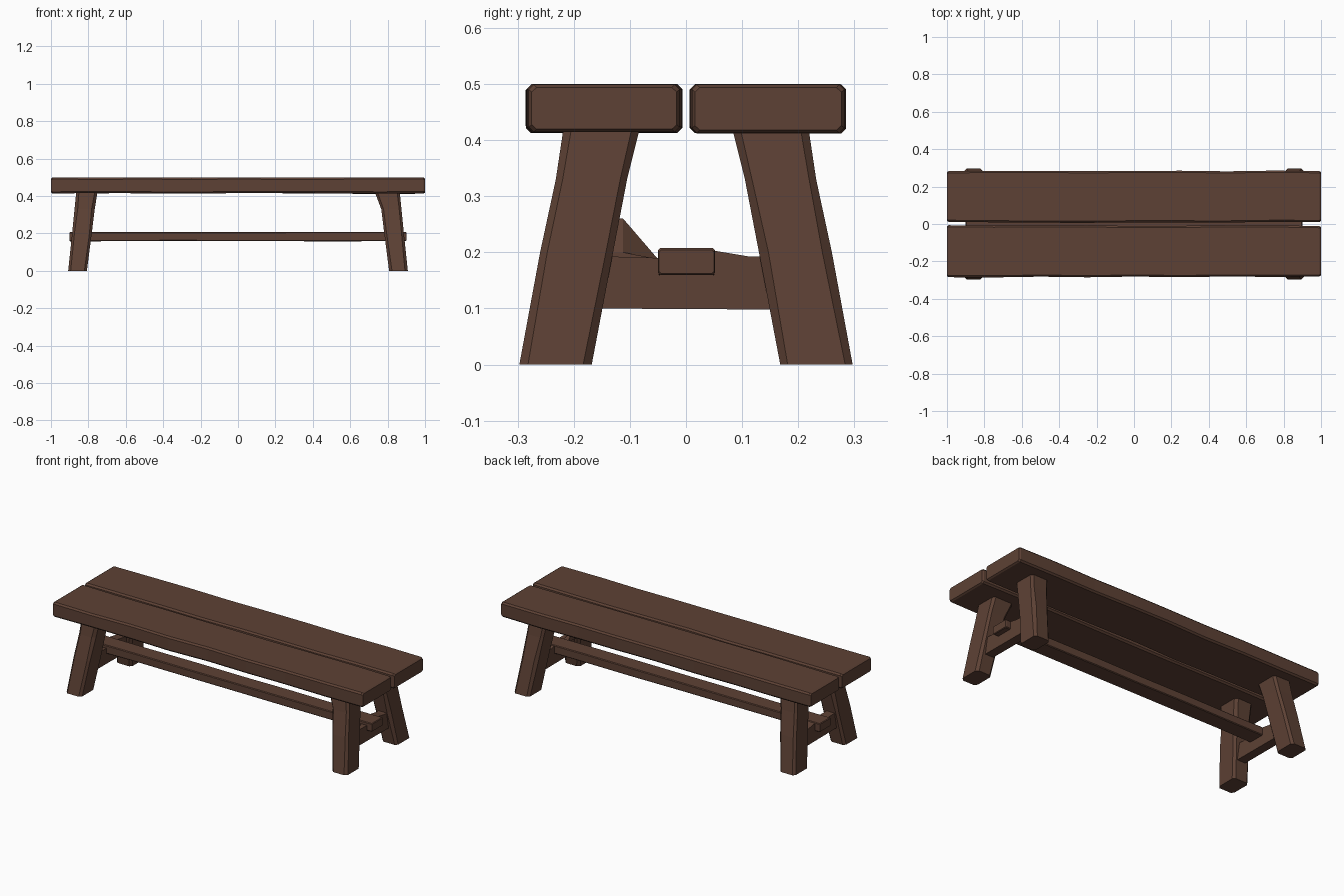
import bpy, bmesh, random

if "Cube" in bpy.data.objects:
    bpy.data.objects.remove(bpy.data.objects["Cube"])

random.seed(4)
wood = bpy.data.materials.new("dark_brown_wood")
wood.diffuse_color = (0.11, 0.053, 0.035, 1)
wood.use_nodes = True
wood.node_tree.nodes["Principled BSDF"].inputs["Base Color"].default_value = wood.diffuse_color


def section(a0, a1, b0, b1, c):
    """Rectangle with chamfered corners as 2D points."""
    return [(a0 + c, b0), (a1 - c, b0), (a1, b0 + c), (a1, b1 - c),
            (a1 - c, b1), (a0 + c, b1), (a0, b1 - c), (a0, b0 + c)]


def loft(name, rings):
    """Skin a list of equal-length point rings and cap both ends."""
    bm = bmesh.new()
    vs = [[bm.verts.new(p) for p in r] for r in rings]
    n = len(vs[0])
    for r, s in zip(vs, vs[1:]):
        for i in range(n):
            j = (i + 1) % n
            bm.faces.new((r[i], r[j], s[j], s[i]))
    bm.faces.new(vs[0])
    bm.faces.new(vs[-1])
    bmesh.ops.recalc_face_normals(bm, faces=bm.faces)
    me = bpy.data.meshes.new(name)
    bm.to_mesh(me)
    bm.free()
    me.materials.append(wood)
    ob = bpy.data.objects.new(name, me)
    bpy.context.collection.objects.link(ob)
    return ob


def beam(name, x0, x1, y0, y1, z0, z1, c, steps, wobble):
    """Rough-hewn beam along x, with slightly uneven sides and worn ends."""
    w = lambda: random.uniform(0, wobble)
    rings = []
    for i in range(steps + 1):
        x = x0 + (x1 - x0) * i / steps
        sec = section(y0 + w(), y1 - w(), z0 + w(), z1 - w() * 0.4, c)
        ring = [(x, y, z) for y, z in sec]
        if i in (0, steps):
            d = c if i == 0 else -c
            cy, cz = (y0 + y1) / 2, (z0 + z1) / 2
            cap = [(x, y + (cy - y) * 0.04, z + (cz - z) * 0.13) for y, z in sec]
            side = [(x + d, y, z) for y, z in sec]
            rings += [cap, side] if i == 0 else [side, cap]
        else:
            rings.append(ring)
    return loft(name, rings)


# seat planks
beam("front_seat_plank", -1, 1, -0.286, -0.006, 0.411, 0.5, 0.009, 8, 0.006)
beam("back_seat_plank", -1, 1, 0.006, 0.286, 0.411, 0.5, 0.009, 8, 0.006)

# long stretcher
beam("stretcher", -0.9, 0.9, -0.05, 0.052, 0.157, 0.208, 0.004, 6, 0.003)

# splayed legs: z, x inner/outer, y inner/outer
profile = [(0.0, 0.808, 0.908, 0.168, 0.297),
           (0.20, 0.782, 0.887, 0.130, 0.260),
           (0.33, 0.766, 0.874, 0.105, 0.232),
           (0.43, 0.750, 0.864, 0.080, 0.217)]
for sx, side in ((-1, "left"), (1, "right")):
    for sy, end in ((-1, "front"), (1, "back")):
        rings = []
        for z, xi, xo, yi, yo in profile:
            if z > 0.4 and sx > 0 and sy < 0:
                xi -= 0.022  # flared knot at the top of one leg
            c = 0.012 + random.uniform(0, 0.005)
            rings.append([(sx * x, sy * y, z)
                          for x, y in section(xi, xo, yi, yo, c)])
        loft(f"{end}_{side}_leg", rings)

    # cross brace between the legs, notched under the stretcher
    outline = [(-0.17, 0.10), (0.17, 0.098), (0.15, 0.193), (0.11, 0.193),
               (0.05, 0.203), (0.05, 0.16), (-0.048, 0.16), (-0.048, 0.19),
               (-0.15, 0.193)]
    loft(f"{side}_cross_brace",
         [[(sx * x, y, z) for y, z in outline] for x in (0.815, 0.868)])

# splintered wedge against one leg
loft("splinter_wedge", [[(x, -0.14, 0.185), (x, -0.05, 0.188), (x, -0.112, z), (x, -0.14, z)]
                        for x, z in ((0.80, 0.26), (0.84, 0.20))])
